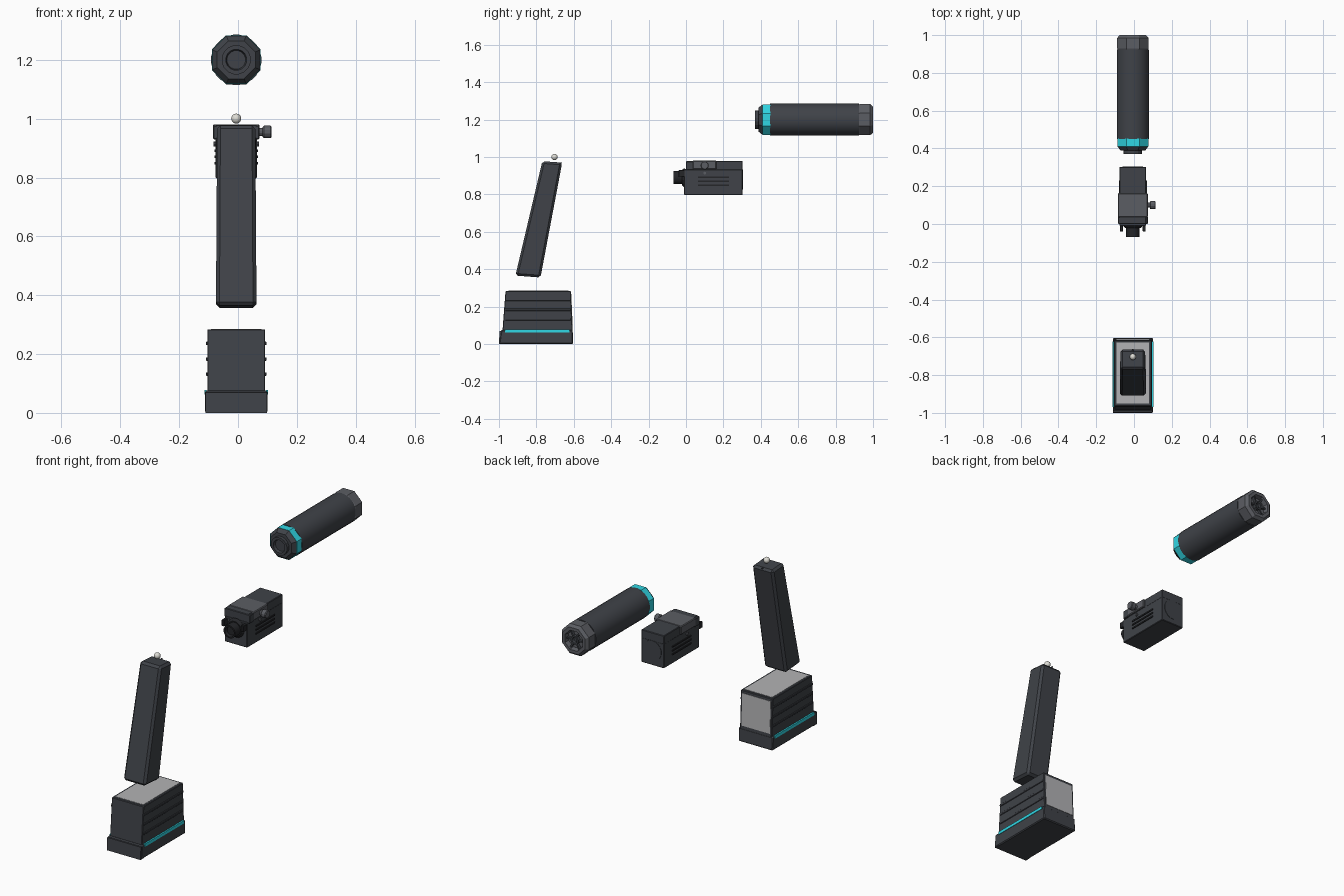
import bpy, bmesh
from math import sin, cos, pi
from mathutils import Vector

if "Cube" in bpy.data.objects:
    bpy.data.objects.remove(bpy.data.objects["Cube"])

CX = -0.006  # shared centre line of all parts


def material(name, r, g, b):
    m = bpy.data.materials.new(name)
    m.diffuse_color = (r, g, b, 1)
    m.use_nodes = True
    m.node_tree.nodes["Principled BSDF"].inputs["Base Color"].default_value = m.diffuse_color
    return m


DARK = material("dark_polymer", 0.05, 0.055, 0.065)
MID = material("mid_metal", 0.105, 0.11, 0.125)
BLACK = material("black_rubber", 0.018, 0.019, 0.022)
TEAL = material("teal_accent", 0.03, 0.68, 0.78)
GREY = material("grey_panel", 0.45, 0.45, 0.46)
IVORY = material("ivory_bead", 0.72, 0.71, 0.66)


def finish(name, bm, mat, bevel=0, smooth=False):
    bmesh.ops.recalc_face_normals(bm, faces=bm.faces)
    if bevel:
        bmesh.ops.bevel(bm, geom=bm.edges[:], offset=bevel, segments=1, affect='EDGES')
    me = bpy.data.meshes.new(name)
    bm.to_mesh(me)
    bm.free()
    me.materials.append(mat)
    ob = bpy.data.objects.new(name, me)
    bpy.context.collection.objects.link(ob)
    if smooth:
        bpy.context.view_layer.objects.active = ob
        bpy.ops.object.select_all(action='DESELECT')
        ob.select_set(True)
        bpy.ops.object.shade_smooth_by_angle(angle=0.5)
    return ob


def prism(name, profile, half, mat, bevel=0, x=CX):
    """Side profile of (y, z) points, extruded across x."""
    bm = bmesh.new()
    a = [bm.verts.new((x - half, y, z)) for y, z in profile]
    b = [bm.verts.new((x + half, y, z)) for y, z in profile]
    bm.faces.new(a)
    bm.faces.new(b)
    n = len(a)
    for i in range(n):
        j = (i + 1) % n
        bm.faces.new((a[i], a[j], b[j], b[i]))
    return finish(name, bm, mat, bevel)


def box(name, half, y0, y1, z0, z1, mat, bevel=0, x=CX):
    return prism(name, [(y0, z0), (y1, z0), (y1, z1), (y0, z1)], half, mat, bevel, x)


def lathe(name, profile, n, mat, axis='Y', at=(0, 0, 0), smooth=False):
    """Rings of (position, radius) along an axis, capped at both ends."""
    bm = bmesh.new()
    rings = []
    for p, r in profile:
        ring = []
        for i in range(n):
            t = 2 * pi * (i + 0.5) / n
            u, v = r * cos(t), r * sin(t)
            co = (u, p, v) if axis == 'Y' else (p, u, v)
            ring.append(bm.verts.new(Vector(co) + Vector(at)))
        rings.append(ring)
    for a, b in zip(rings, rings[1:]):
        for i in range(n):
            j = (i + 1) % n
            bm.faces.new((a[i], a[j], b[j], b[i]))
    bm.faces.new(rings[0])
    bm.faces.new(rings[-1])
    return finish(name, bm, mat, 0, smooth)


# --- Barrel tube with octagonal end caps ---
T = (CX, 0, 1.2)
lathe("tube_body", [(0.45, 0.086), (0.925, 0.086)], 24, DARK, at=T, smooth=True)
lathe("tube_accent_ring", [(0.41, 0.089), (0.452, 0.089)], 8, TEAL, at=T)
lathe("tube_front_cap", [(0.388, 0.070), (0.41, 0.088)], 8, DARK, at=T)
lathe("tube_mount", [(0.385, 0.032), (0.37, 0.036), (0.37, 0.05), (0.392, 0.05)],
      16, DARK, at=T)
lathe("tube_end_cap", [(0.922, 0.086), (0.93, 0.09), (0.985, 0.09), (1.0, 0.076),
                       (1.0, 0.058), (0.975, 0.052)], 8, MID, at=T)
lathe("tube_muzzle", [(0.97, 0.024), (0.994, 0.024), (0.994, 0.015), (0.976, 0.015)],
      12, DARK, at=T)
# Spokes in the recessed end
bm = bmesh.new()
for i in range(6):
    t = i * pi / 3
    d, s = Vector((cos(t), 0, sin(t))), Vector((-sin(t), 0, cos(t)))
    vs = [bm.verts.new(Vector(T) + d * r + s * w + Vector((0, y, 0)))
          for y in (0.974, 0.99) for r, w in ((0.02, -0.004), (0.056, -0.004),
                                              (0.056, 0.004), (0.02, 0.004))]
    bmesh.ops.convex_hull(bm, input=vs)
finish("tube_spokes", bm, DARK)

# --- Receiver housing ---
box("housing_body", 0.070, -0.01, 0.303, 0.797, 0.935, DARK, 0.003)
box("housing_top", 0.070, 0.0, 0.303, 0.93, 0.979, DARK, 0.003)
box("housing_front_rim", 0.079, 0.0, 0.04, 0.93, 0.977, DARK, 0.003)
box("housing_lid", 0.079, 0.035, 0.163, 0.934, 0.981, MID, 0.004)
lathe("rear_plate", [(0.30, 0.055), (0.305, 0.055)], 16, DARK, at=(CX, 0, 0.88))
# Lens barrel with its sloped collar
L = (CX, 0, 0.89)
lathe("lens_collar", [(-0.008, 0.055), (-0.022, 0.042)], 12, BLACK, at=L)
lathe("lens_barrel", [(-0.015, 0.036), (-0.068, 0.036), (-0.068, 0.028), (-0.052, 0.024)],
      16, BLACK, at=L, smooth=True)
# Side knob
lathe("knob_shaft", [(0.05, 0.014), (0.09, 0.014)], 12, MID, 'X', (0, 0.10, 0.955))
lathe("knob", [(0.084, 0.018), (0.088, 0.022), (0.110, 0.022), (0.114, 0.019)],
      12, MID, 'X', (0, 0.10, 0.955))
# Mirrored side details
for side, s in (("left", -1), ("right", 1)):
    for i in range(3):
        z = 0.849 + i * 0.021
        box(f"vent_{side}_{i}", 0.003, 0.065, 0.23, z - 0.004, z + 0.004, BLACK,
            x=CX + s * 0.0715)
    box(f"front_prong_{side}", 0.008, -0.04, 0.0, 0.895, 0.93, BLACK, 0.002,
        x=CX + s * 0.06)
    a, b = sorted((s * 0.068, s * 0.078))
    lathe(f"screw_{side}", [(a, 0.008), (b, 0.008)], 10, MID, 'X', (CX, 0.10, 0.914))

# --- Leaning grip, slightly tapered ---
grip = prism("grip", [(-0.912, 0.366), (-0.778, 0.356), (-0.662, 0.97), (-0.768, 0.978)],
             0.069, DARK, 0.012)
for v in grip.data.vertices:
    k = (v.co.z - 0.356) / 0.62
    v.co.x = CX + (v.co.x - CX) * (1 - 0.06 * k)
# Bead on top of the grip
lathe("bead_stem", [(-0.662, 0.004), (-0.748, 0.004)], 8, DARK, at=(CX, 0, 0.968))
bm = bmesh.new()
bmesh.ops.create_uvsphere(bm, u_segments=16, v_segments=10, radius=0.017)
bmesh.ops.translate(bm, verts=bm.verts, vec=(CX, -0.703, 1.0))
finish("bead", bm, IVORY, smooth=True)

# --- Base block: foot, sloped body, ribs, accent strips and panels ---
prism("base_foot", [(-1.0, 0), (-0.603, 0), (-0.606, 0.076), (-0.988, 0.076)],
      0.106, DARK, 0.005)
prism("base_front_lip", [(-1.0, 0), (-0.97, 0), (-0.97, 0.07), (-0.997, 0.07)],
      0.104, DARK)
prism("base_body", [(-0.982, 0.06), (-0.606, 0.06), (-0.616, 0.284), (-0.965, 0.284)],
      0.0985, DARK, 0.003)
for side, s in (("left", -1), ("right", 1)):
    for i, z in enumerate((0.132, 0.183, 0.236)):
        box(f"base_rib_{side}_{i}", 0.004, -0.966, -0.616, z - 0.006, z + 0.006, DARK,
            0.002, x=CX + s * 0.0985)
    box(f"accent_strip_{side}", 0.004, -0.968, -0.622, 0.062, 0.078, TEAL,
        x=CX + s * 0.1045)
box("top_panel", 0.086, -0.95, -0.628, 0.27, 0.2855, GREY)
prism("rear_panel", [(-0.63, 0.09), (-0.6055, 0.09), (-0.6135, 0.268), (-0.63, 0.268)],
      0.088, GREY)
